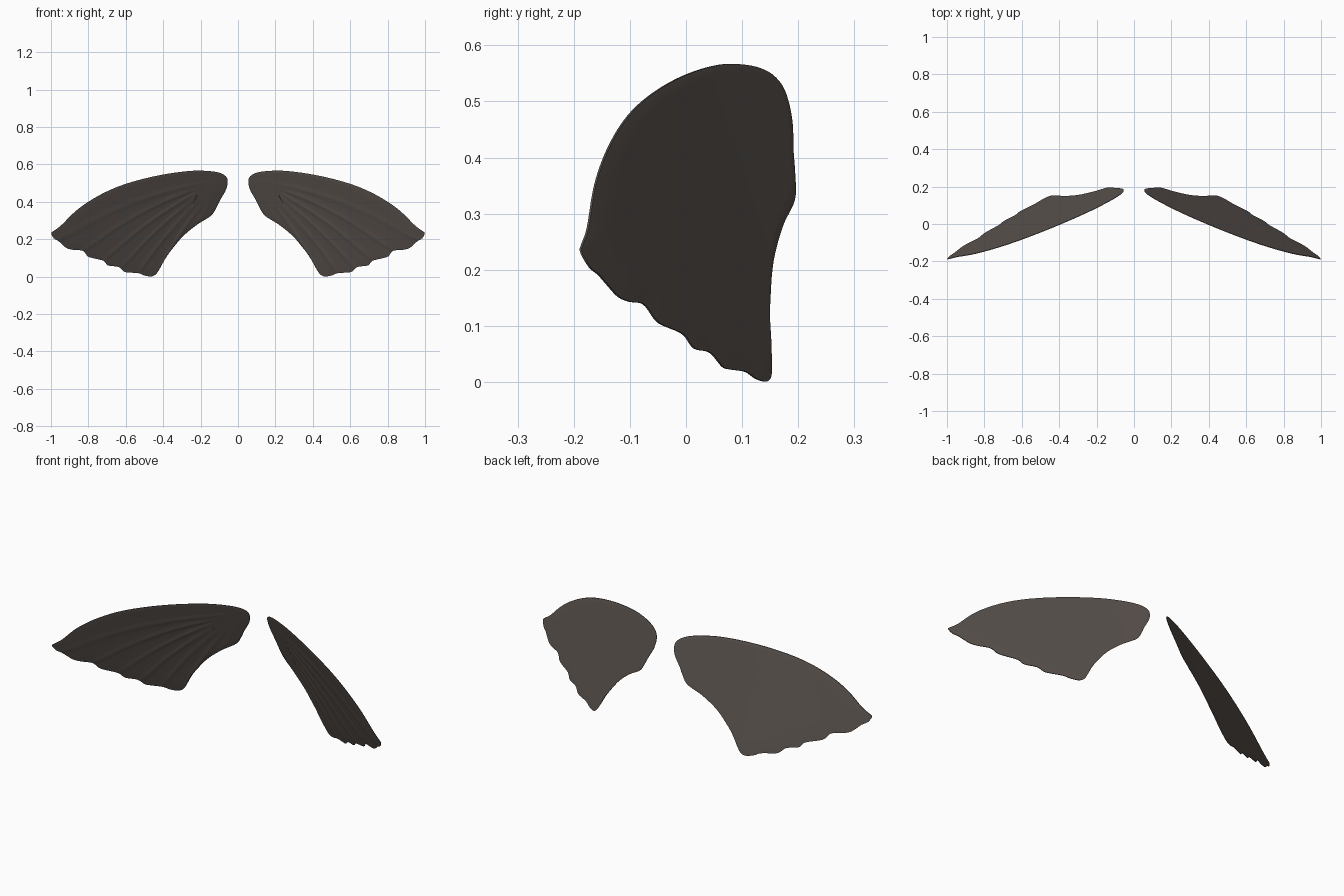
import bpy, bmesh, math
from mathutils import Vector

if "Cube" in bpy.data.objects:
    bpy.data.objects.remove(bpy.data.objects["Cube"])

# Colour
mat = bpy.data.materials.new("dark brown grey")
mat.diffuse_color = (0.100, 0.083, 0.073, 1)
mat.use_nodes = True
mat.node_tree.nodes["Principled BSDF"].inputs["Base Color"].default_value = mat.diffuse_color

# Wing outline (x, z): leading edge, tip, scalloped trailing edge, inner edge
OUTLINE = [(.055, .505), (.062, .533), (.095, .554), (.16, .565), (.26, .565), (.40, .546),
           (.54, .514), (.66, .474), (.77, .419), (.865, .353), (.945, .275), (.985, .245),
           (.998, .232), (.985, .205), (.96, .19), (.94, .172), (.915, .152), (.88, .143),
           (.83, .138), (.805, .11), (.78, .10), (.72, .085), (.695, .06), (.64, .052),
           (.61, .027), (.58, .022), (.53, .018), (.50, .006), (.465, .001), (.44, .012),
           (.42, .04), (.386, .10), (.35, .15), (.295, .215), (.22, .277), (.145, .325),
           (.115, .37), (.095, .41), (.065, .463)]
HUB = Vector((.20, .47))       # centre the rings shrink towards
ROOT = Vector((.075, .515))    # where the veins start
VEINS = [-.22, -.36, -.50, -.63, -.76, -.90, -1.06]
STEPS, RINGS, THICK = 5, 14, .007


def smooth_outline(pts):
    """Closed spline through the outline points."""
    out, n = [], len(pts)
    for i in range(n):
        a, b, c, d = (Vector(pts[(i + k) % n]) for k in (-1, 0, 1, 2))
        for s in range(STEPS):
            t = s / STEPS
            out.append(.5 * (2 * b + (c - a) * t + (2 * a - 5 * b + 4 * c - d) * t * t
                             + (3 * b - a - 3 * c + d) * t ** 3))
    return out


def depth(p):
    """Sweep of the wing: bowed back along x, tilted backwards going down."""
    x, z = p
    u = x - .2
    top = .57 - (.4 + .15 * u) * u * u
    return .192 - .57 * x + .188 * x * x + .325 * (top - z)


def vein(p):
    """Low raised ribs that fan out from the root on the front face."""
    d = p - ROOT
    r = d.length
    a = math.atan2(d.y, d.x) + .25 * (r - .4)
    ridge = max(math.exp(-((a - v) * r / .009) ** 2) for v in VEINS)
    return .0025 * ridge * min(1, r / .25)


def wing(name, side):
    bm = bmesh.new()
    edge = smooth_outline(OUTLINE)
    n = len(edge)

    def vert(p, face, s):
        half = THICK / 2 * (1 if s < .99 else .5)
        y = depth(p) + face * half
        if face < 0 and s < .99:
            y -= vein(p)
        return bm.verts.new((side * p.x, y, p.y))

    rims = []
    for face in (-1, 1):           # front skin, back skin
        centre = vert(HUB, face, 0)
        prev = None
        for k in range(1, RINGS + 1):
            s = k / RINGS
            ring = [vert(HUB.lerp(p, s), face, s) for p in edge]
            for i in range(n):
                j = (i + 1) % n
                if prev:
                    bm.faces.new((prev[i], prev[j], ring[j], ring[i]))
                else:
                    bm.faces.new((centre, ring[j], ring[i]))
            prev = ring
        rims.append(prev)
    for i in range(n):             # thin rim joining the skins
        j = (i + 1) % n
        bm.faces.new((rims[0][i], rims[0][j], rims[1][j], rims[1][i]))
    bmesh.ops.recalc_face_normals(bm, faces=bm.faces)
    me = bpy.data.meshes.new(name)
    bm.to_mesh(me)
    bm.free()
    me.materials.append(mat)
    ob = bpy.data.objects.new(name, me)
    bpy.context.collection.objects.link(ob)
    bpy.ops.object.select_all(action='DESELECT')
    ob.select_set(True)
    bpy.context.view_layer.objects.active = ob
    bpy.ops.object.shade_smooth_by_angle(angle=math.radians(40))


# Mirrored pair of wings
for name, side in (("right_wing", 1), ("left_wing", -1)):
    wing(name, side)
